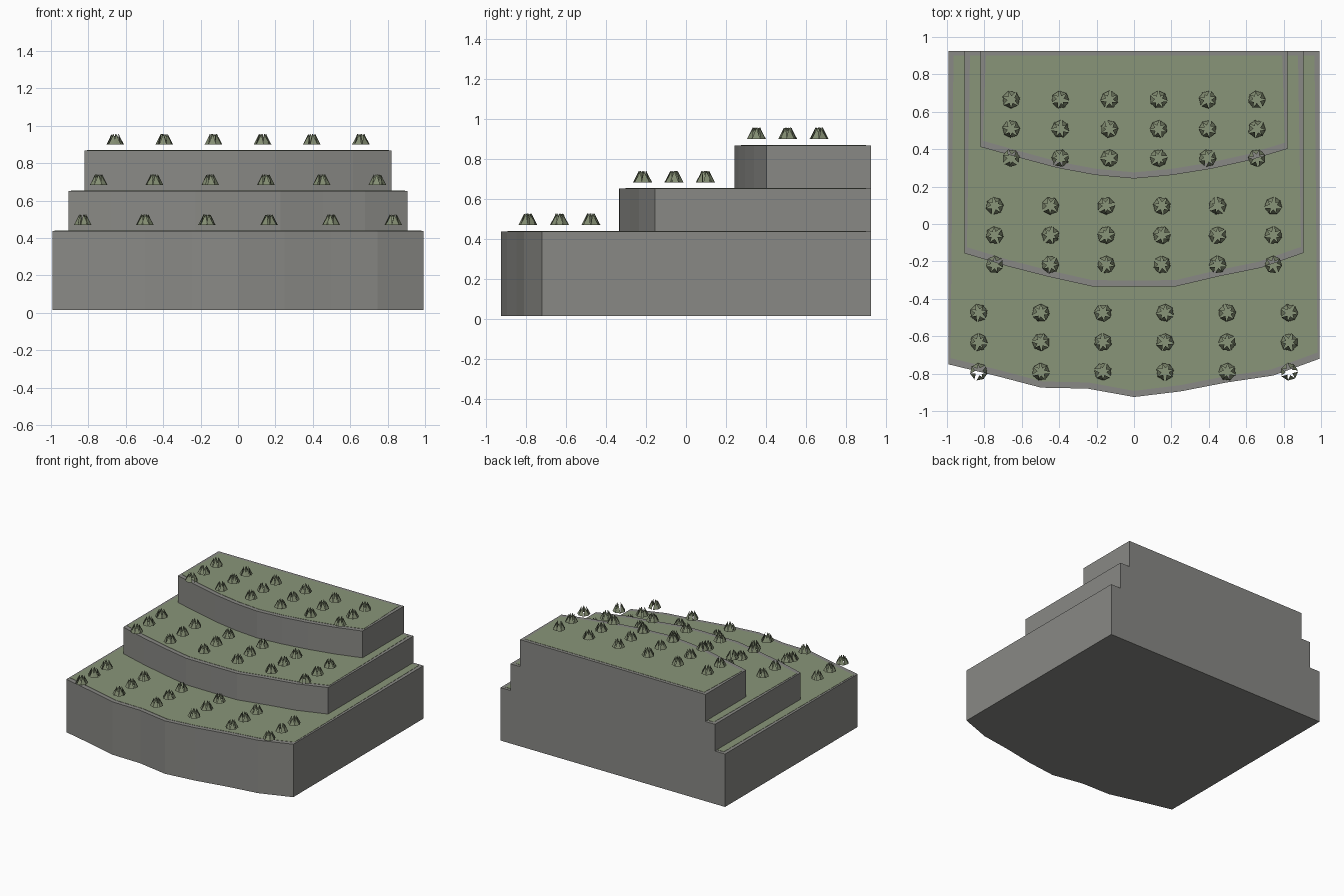
import bpy, bmesh, math, random
from mathutils import Vector

random.seed(4)
cube = bpy.data.objects.get("Cube")
if cube:
    bpy.data.objects.remove(cube, do_unlink=True)


def material(name, rgb):
    m = bpy.data.materials.new(name)
    m.use_nodes = True
    color = (*rgb, 1)
    m.diffuse_color = color
    m.node_tree.nodes["Principled BSDF"].inputs["Base Color"].default_value = color
    return m


stone = material("grey stone", (0.25, 0.25, 0.235))
grass = material("sage grass", (0.25, 0.30, 0.19))
leaf = material("leaf green", (0.23, 0.27, 0.17))


def finish(bm, name, mat):
    bmesh.ops.recalc_face_normals(bm, faces=bm.faces)
    mesh = bpy.data.meshes.new(name)
    bm.to_mesh(mesh)
    bm.free()
    mesh.materials.append(mat)
    obj = bpy.data.objects.new(name, mesh)
    bpy.context.collection.objects.link(obj)
    return obj


def prism(name, outline, z0, z1, mat):
    bm = bmesh.new()
    face = bm.faces.new([bm.verts.new((x, y, z0)) for x, y in outline])
    ext = bmesh.ops.extrude_face_region(bm, geom=[face], use_keep_orig=True)
    for v in ext["geom"]:
        if isinstance(v, bmesh.types.BMVert):
            v.co.z = z1
    return finish(bm, name, mat)


def add_blade(bm, centre, angle):
    """Thin pointed leaf leaning in towards the middle of its tuft."""
    out = Vector((math.cos(angle), math.sin(angle), 0))
    side = Vector((-out.y, out.x, 0))
    lift = Vector((0, 0, 0.058))
    pts = [out * 0.043 + side * 0.021, out * 0.043 - side * 0.021,
           out * 0.028, out * 0.019 + lift]
    v = [bm.verts.new(centre + p) for p in pts]
    for a, b, c in ((0, 1, 3), (1, 2, 3), (2, 0, 3), (0, 2, 1)):
        bm.faces.new((v[a], v[b], v[c]))


def plant_rows(name, half_x, rows, z):
    bm = bmesh.new()
    for y in rows:
        for i in range(6):
            centre = Vector((half_x * (i / 2.5 - 1), y, z))
            turn = random.uniform(0, math.tau)
            for k in range(7):
                add_blade(bm, centre, turn + k * math.tau / 7 + random.uniform(-0.15, 0.15))
    return finish(bm, name, leaf)


BACK = 0.925
# name, half width, bottom, top, front edge from -x to +x, plant half span, plant rows
tiers = [
    ("lower", 0.993, 0.015, 0.438,
     [-0.75, -0.81, -0.875, -0.88, -0.925, -0.895, -0.847, -0.81, -0.72],
     0.83, (-0.475, -0.632, -0.79)),
    ("middle", 0.905, 0.438, 0.652,
     [-0.157, -0.225, -0.283, -0.333, -0.335, -0.333, -0.28, -0.234, -0.155],
     0.745, (0.097, -0.06, -0.217)),
    ("upper", 0.82, 0.652, 0.868,
     [0.412, 0.355, 0.3, 0.262, 0.243, 0.262, 0.295, 0.34, 0.402],
     0.657, (0.665, 0.508, 0.352)),
]

for name, half, z0, z1, front, span, rows in tiers:
    # retaining block with a faceted bowed front
    xs = [half * (i / 4 - 1) for i in range(9)]
    block = list(zip(xs, front)) + [(half, BACK), (-half, BACK)]
    prism(name + "_terrace", block, z0, z1, stone)
    # turf sheet, leaving a narrow stone border
    inner = (half - 0.012) / half
    turf = [(x * inner, y + 0.033) for x, y in zip(xs, front)]
    turf += [(half - 0.028, BACK - 0.025), (0.028 - half, BACK - 0.025)]
    prism(name + "_turf", turf, z1 - 0.003, z1 + 0.002, grass)
    plant_rows(name + "_plants", span, rows, z1 + 0.031)
